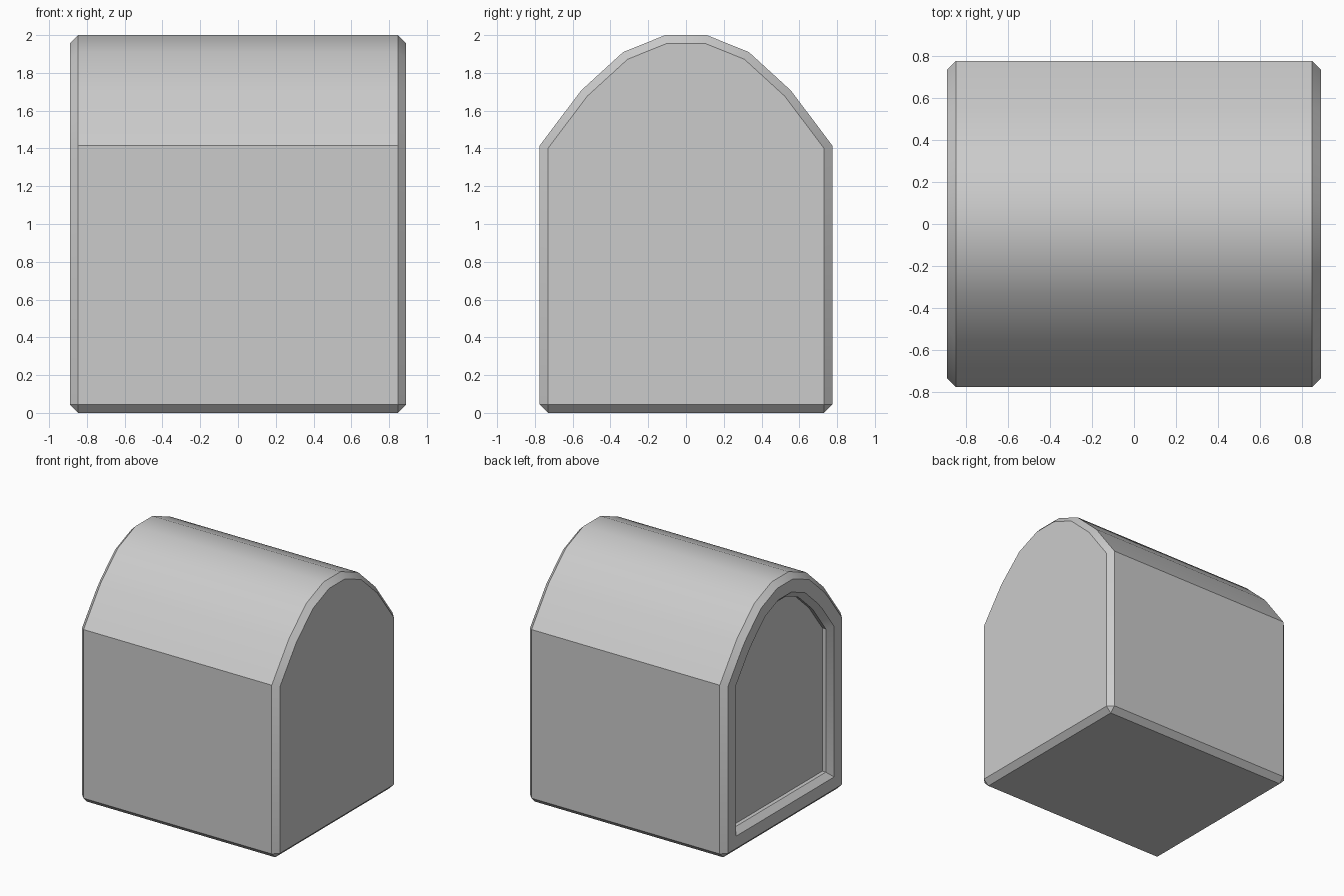
import bpy, bmesh, math

if "Cube" in bpy.data.objects:
    bpy.data.objects.remove(bpy.data.objects["Cube"])

HALF_X = 0.89
BEVEL = 0.044

# Arched cross-section (y, z), right half mirrored to the left
half = [(0.775, 0), (0.775, 1.415), (0.555, 1.707), (0.333, 1.91), (0.11, 2.0)]
profile = half + [(-y, z) for y, z in reversed(half)]

# Body: the arch extruded along x
bm = bmesh.new()
end = bm.faces.new([bm.verts.new((-HALF_X, y, z)) for y, z in profile])
ext = bmesh.ops.extrude_face_region(bm, geom=[end], use_keep_orig=True)
bmesh.ops.translate(bm, vec=(2 * HALF_X, 0, 0),
                    verts=[g for g in ext["geom"] if isinstance(g, bmesh.types.BMVert)])
bmesh.ops.recalc_face_normals(bm, faces=bm.faces[:])

# Edges to chamfer: both end outlines and the two long bottom edges
bm.faces.ensure_lookup_table()
ends = [f for f in bm.faces if abs(f.normal.x) > 0.9]
base = next(f for f in bm.faces if f.normal.z < -0.9)
edges = {e for f in ends + [base] for e in f.edges}

# Shallow recess in the left end, with a chamfered opening
left = next(f for f in ends if f.normal.x < 0)
bmesh.ops.inset_region(bm, faces=[left], thickness=0.188, use_even_offset=True)
edges |= set(left.edges)
panel = bmesh.ops.extrude_discrete_faces(bm, faces=[left])["faces"][0]
bmesh.ops.translate(bm, vec=(0.075, 0, 0), verts=panel.verts[:])
bm.normal_update()

# Select opening and outline edges afresh by position, then chamfer
inner = [e for e in bm.edges if e.is_valid
         and all(abs(v.co.x + HALF_X) < 1e-4 for v in e.verts)
         and all(abs(v.co.y) < 0.65 and 0.1 < v.co.z < 1.85 for v in e.verts)]
chamfer = {e for e in edges if e.is_valid} | set(inner)
bmesh.ops.bevel(bm, geom=list(chamfer), offset=BEVEL, offset_type='OFFSET',
                segments=1, profile=0.5, affect='EDGES', clamp_overlap=True)
bmesh.ops.recalc_face_normals(bm, faces=bm.faces[:])

mesh = bpy.data.meshes.new("arched_body")
bm.to_mesh(mesh)
bm.free()
body = bpy.data.objects.new("arched_body", mesh)
bpy.context.collection.objects.link(body)

# Smooth the arch while keeping chamfers and eaves sharp
bpy.context.view_layer.objects.active = body
body.select_set(True)
bpy.ops.object.shade_smooth_by_angle(angle=math.radians(30))
